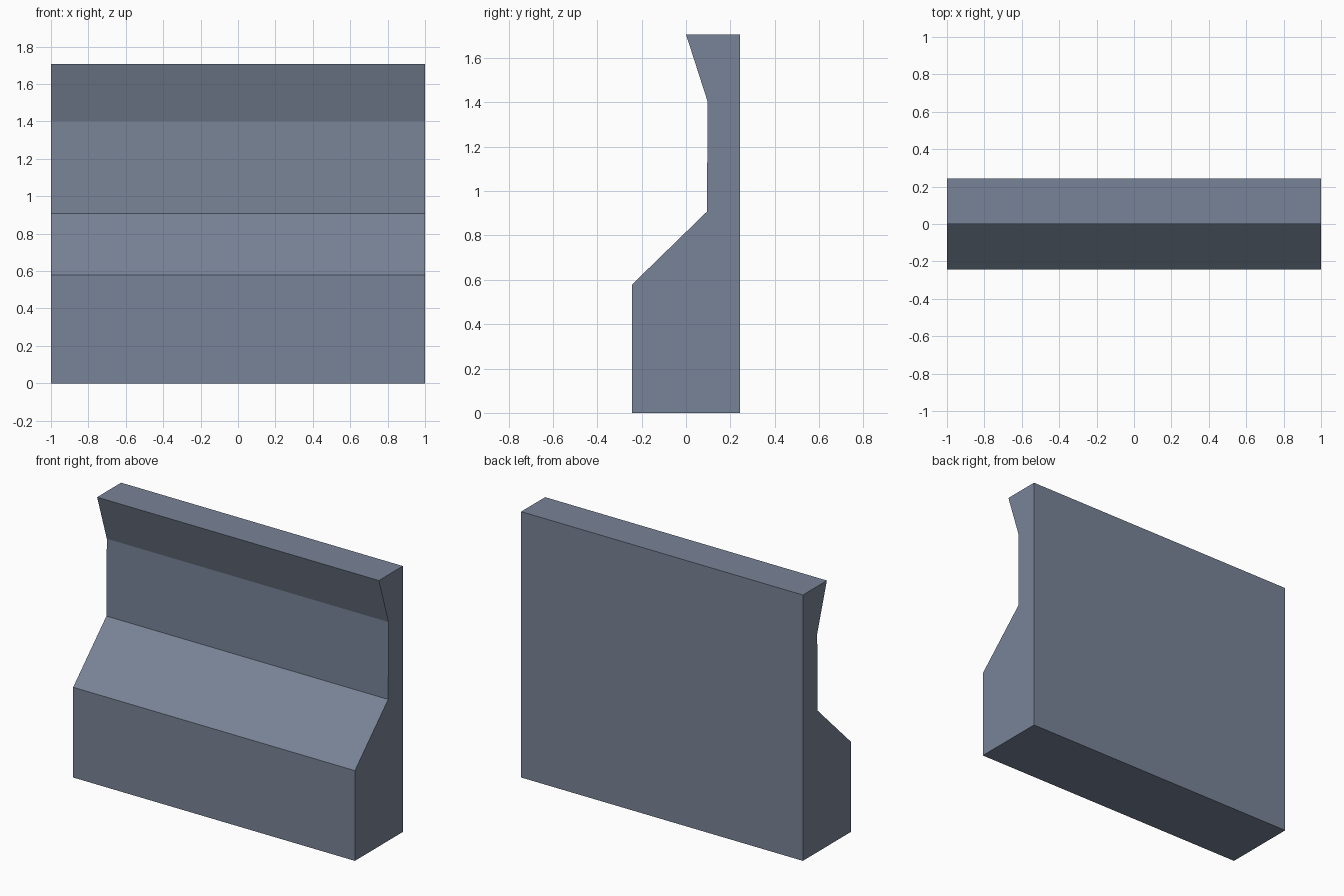
import bpy
import bmesh

if "Cube" in bpy.data.objects:
    bpy.data.objects.remove(bpy.data.objects["Cube"])

# Single slate grey colour
slate = bpy.data.materials.new("slate_grey")
slate.diffuse_color = (0.19, 0.23, 0.31, 1.0)
slate.use_nodes = True
slate.node_tree.nodes["Principled BSDF"].inputs["Base Color"].default_value = slate.diffuse_color

# Side profile (y, z): thick base, sloped ledge, thin wall, flared top lip
profile = [(-0.243, 0), (0.243, 0), (0.243, 1.706), (0, 1.706),
           (0.098, 1.402), (0.094, 0.907), (-0.243, 0.579)]

# Extrude the profile along x
bm = bmesh.new()
face = bm.faces.new([bm.verts.new((-1, y, z)) for y, z in profile])
ext = bmesh.ops.extrude_face_region(bm, geom=[face], use_keep_orig=True)
verts = [g for g in ext["geom"] if isinstance(g, bmesh.types.BMVert)]
bmesh.ops.translate(bm, verts=verts, vec=(2, 0, 0))
bmesh.ops.recalc_face_normals(bm, faces=bm.faces)

mesh = bpy.data.meshes.new("wall_segment")
bm.to_mesh(mesh)
bm.free()
mesh.materials.append(slate)
wall = bpy.data.objects.new("wall_segment", mesh)
bpy.context.collection.objects.link(wall)
